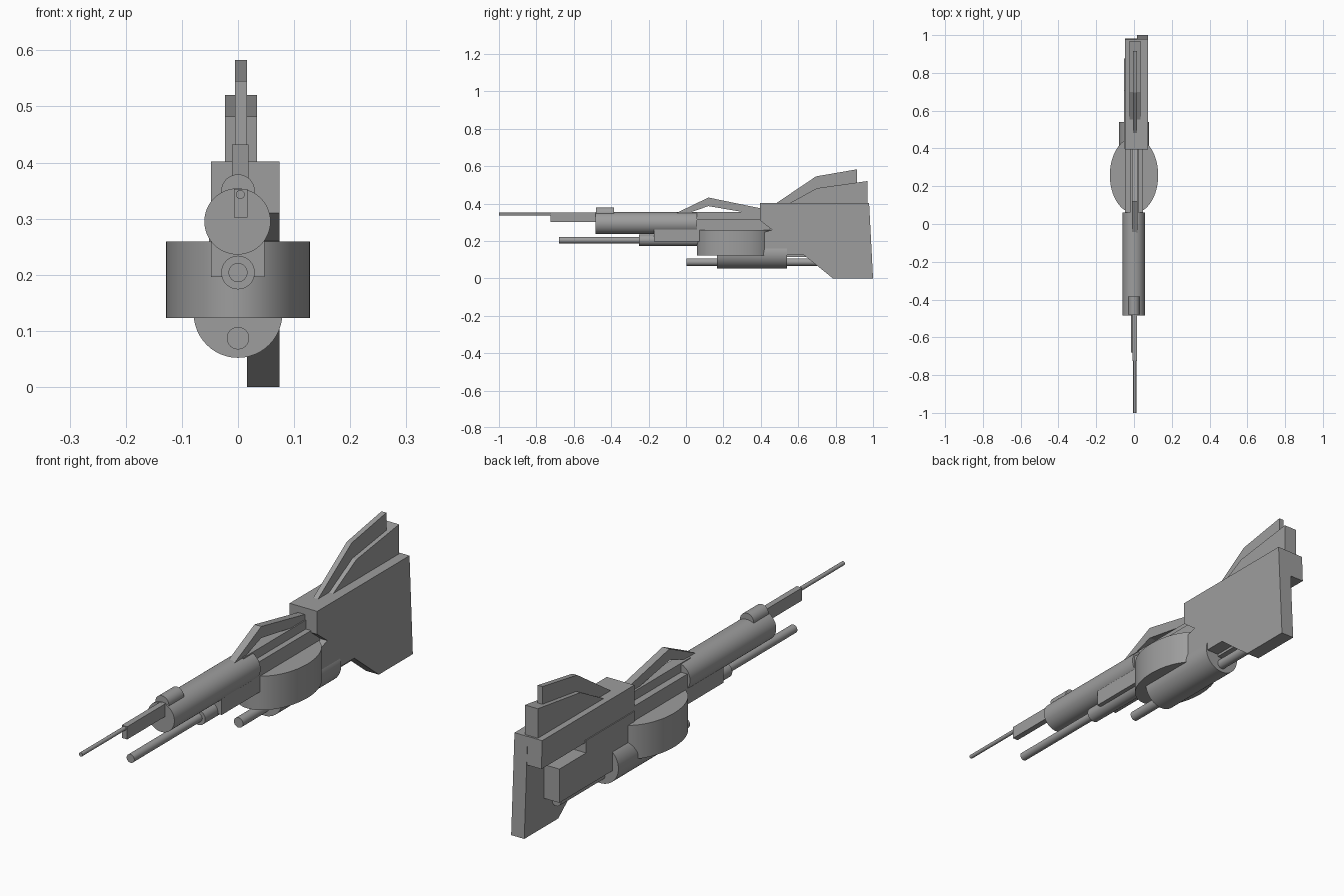
import bpy, bmesh, math

if "Cube" in bpy.data.objects:
    bpy.data.objects.remove(bpy.data.objects["Cube"])

# Dark grey metal shared by all parts
metal = bpy.data.materials.new("dark_grey")
metal.diffuse_color = (0.34, 0.34, 0.34, 1)
metal.use_nodes = True
metal.node_tree.nodes["Principled BSDF"].inputs["Base Color"].default_value = metal.diffuse_color


def box(name, x0, x1, y0, y1, z0, z1):
    return plate(name, [(y0, z0), (y1, z0), (y1, z1), (y0, z1)], x0, x1)


def plate(name, profile, x0, x1):
    """Extrude a (y, z) side profile from x0 to x1."""
    bm = bmesh.new()
    face = bm.faces.new([bm.verts.new((x0, y, z)) for y, z in profile])
    ext = bmesh.ops.extrude_face_region(bm, geom=[face])
    for v in ext["geom"]:
        if isinstance(v, bmesh.types.BMVert):
            v.co.x = x1
    bmesh.ops.recalc_face_normals(bm, faces=bm.faces)
    mesh = bpy.data.meshes.new(name)
    bm.to_mesh(mesh)
    bm.free()
    ob = bpy.data.objects.new(name, mesh)
    bpy.context.collection.objects.link(ob)
    return ob


def smooth(ob):
    bpy.ops.object.select_all(action='DESELECT')
    ob.select_set(True)
    bpy.context.view_layer.objects.active = ob
    bpy.ops.object.shade_smooth_by_angle(angle=math.radians(35))


def tube(name, x, z, r, y0, y1, sides=32):
    """Cylinder lying along y."""
    bpy.ops.mesh.primitive_cylinder_add(
        vertices=sides, radius=r, depth=y1 - y0,
        location=(x, (y0 + y1) / 2, z), rotation=(math.pi / 2, 0, 0))
    ob = bpy.context.object
    ob.name = name
    smooth(ob)
    return ob


# Barrels and front sight
tube("barrel_tip", 0.004, 0.343, 0.008, -1.0, -0.70, 16)
box("barrel_block", -0.007, 0.017, -0.725, -0.45, 0.302, 0.353)
tube("main_barrel", -0.001, 0.295, 0.059, -0.485, 0.06, 48)
tube("front_sight", 0, 0.349, 0.03, -0.48, -0.385)
tube("lower_barrel", 0, 0.204, 0.017, -0.68, -0.20)
tube("lower_barrel_sleeve", 0, 0.204, 0.03, -0.25, 0.10)

# Receiver body with narrower top rail
box("receiver", -0.048, 0.047, -0.17, 0.45, 0.196, 0.318)
box("top_rail", -0.02, 0.024, 0.0, 0.42, 0.30, 0.354)

# Oval magazine drum
bpy.ops.mesh.primitive_cylinder_add(vertices=64, radius=1, depth=0.136,
                                    location=(0, 0.258, 0.191))
drum = bpy.context.object
drum.name = "drum"
drum.scale = (0.128, 0.2, 1)
bpy.ops.object.transform_apply(location=False, rotation=False, scale=True)
smooth(drum)

# Underslung cylinder and rod
tube("under_cylinder", 0, 0.131, 0.079, 0.167, 0.54, 48)
tube("under_rod", 0, 0.087, 0.02, 0.003, 0.82)

# Carry handle
plate("carry_handle", [(-0.06, 0.345), (0.12, 0.432), (0.41, 0.372),
                       (0.41, 0.34), (0.33, 0.35), (0.12, 0.386), (0.0, 0.345)],
      -0.011, 0.019)

# Stock: full width upper block, side panel, filler block
plate("stock_top", [(0.395, 0.402), (0.978, 0.402), (0.983, 0.29),
                    (0.42, 0.29), (0.395, 0.31)], -0.048, 0.02)
plate("stock_panel", [(0.395, 0.402), (0.979, 0.402), (1.0, 0.0), (0.785, 0.0),
                      (0.63, 0.125), (0.40, 0.125), (0.40, 0.24),
                      (0.46, 0.26), (0.395, 0.31)], 0.016, 0.074)
plate("stock_side_block", [(0.40, 0.115), (0.875, 0.115), (0.875, 0.25),
                           (0.706, 0.25), (0.706, 0.30), (0.40, 0.30)],
      -0.052, 0.02)

# Stepped fins on the stock
plate("tall_fin", [(0.48, 0.40), (0.695, 0.545), (0.915, 0.583), (0.915, 0.40)],
      -0.005, 0.016)
plate("wide_fin", [(0.55, 0.40), (0.70, 0.482), (0.97, 0.52), (0.97, 0.40)],
      -0.023, 0.034)

for ob in bpy.data.objects:
    ob.data.materials.append(metal)
